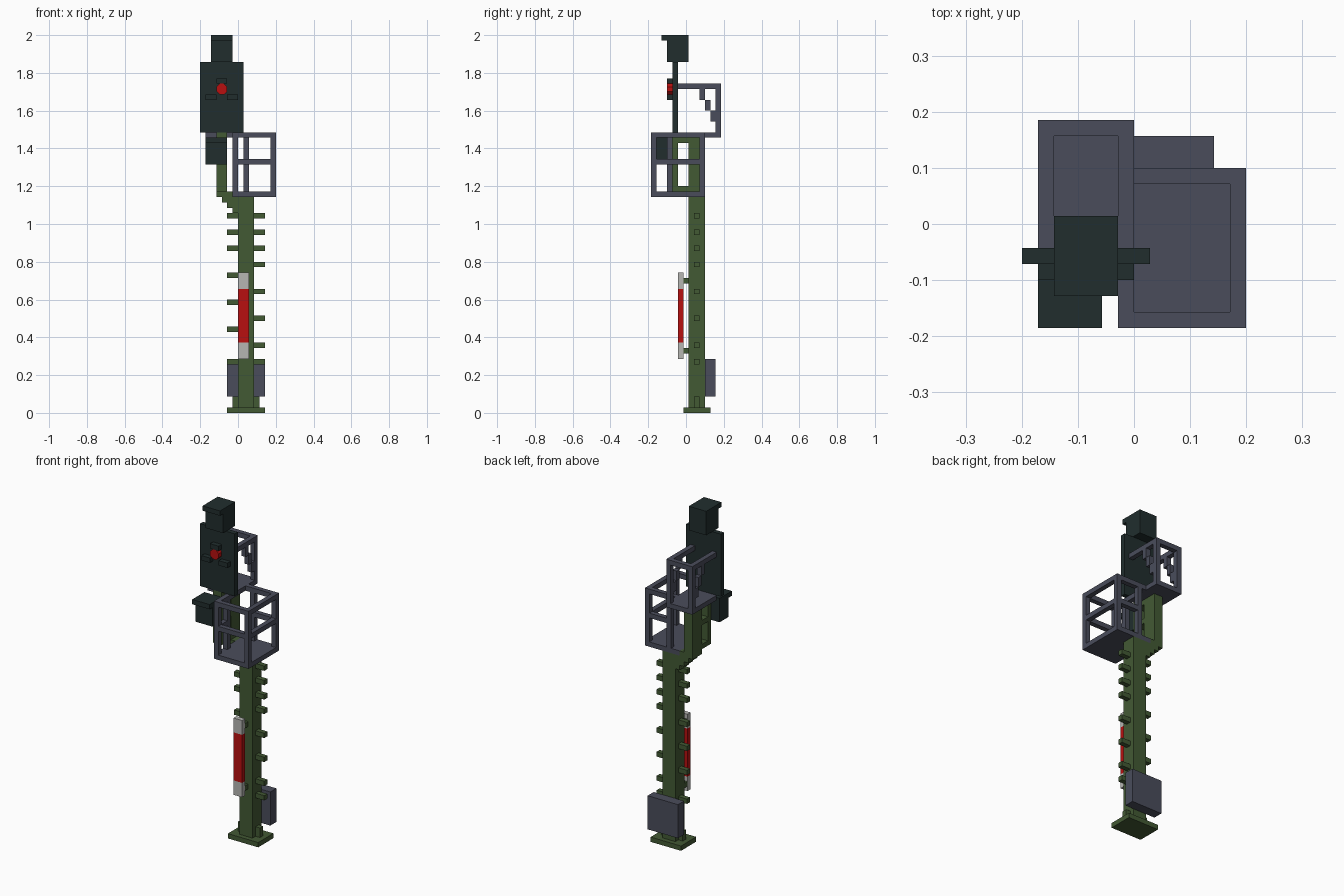
import bpy, bmesh, math
from mathutils import Matrix, Vector

cube = bpy.data.objects.get("Cube")
if cube:
    bpy.data.objects.remove(cube, do_unlink=True)

U = 1 / 35  # block size


def material(name, rgb):
    m = bpy.data.materials.new(name)
    m.use_nodes = True
    col = (*rgb, 1)
    m.diffuse_color = col
    m.node_tree.nodes["Principled BSDF"].inputs["Base Color"].default_value = col
    return m


GREEN = material("olive_green", (0.055, 0.10, 0.034))
DARK = material("dark_slate", (0.015, 0.027, 0.027))
GREY = material("steel_grey", (0.068, 0.073, 0.105))
RED = material("signal_red", (0.48, 0.005, 0.005))
WHITE = material("pale_grey", (0.47, 0.47, 0.45))


def finish(name, bm, mat):
    mesh = bpy.data.meshes.new(name)
    bm.to_mesh(mesh)
    bm.free()
    mesh.materials.append(mat)
    ob = bpy.data.objects.new(name, mesh)
    bpy.context.collection.objects.link(ob)
    return ob


def blocks(name, mat, *boxes):
    """One object from boxes given as (x0, x1, y0, y1, z0, z1) in block units."""
    bm = bmesh.new()
    for x0, x1, y0, y1, z0, z1 in boxes:
        mid = Vector((x0 + x1, y0 + y1, z0 + z1)) * U / 2
        size = Vector((x1 - x0, y1 - y0, z1 - z0)) * U
        bmesh.ops.create_cube(bm, size=1, matrix=Matrix.Translation(mid) @ Matrix.Diagonal(size).to_4x4())
    return finish(name, bm, mat)


# Mast with foot and stepped bend towards the upper mast
blocks("base_plate", GREEN, (-2, 5, -.5, 4.5, 0, 1))
blocks("mast", GREEN, (0, 3, .5, 3.5, 1, 40))
blocks("foot_ribs", GREEN, (-1, 0, 1.5, 2.5, 1, 3), (3, 4, 1.5, 2.5, 1, 3))
blocks("mast_bend", GREEN, *[(-1 - i, 0, .5, 3.5, 37 + i, 38 + i) for i in range(3)],
       (-4, -1, .5, 3.5, 40, 41))

# Climbing rungs on both sides
blocks("left_rungs", GREEN, *[(3, 5, 1.5, 2.5, z, z + 1) for z in (9, 12, 17, 22, 27, 30, 33, 36)])
blocks("right_rungs", GREEN, *[(-2, 0, 1.5, 2.5, z, z + 1) for z in (9, 15, 20, 25, 30, 33, 36)])

# Cabinet on the back and warning board on the front
blocks("rear_cabinet", GREY, (-2, 5, 3.5, 5.5, 3, 10))
blocks("board_red", RED, (0, 2, -1.5, -.5, 13, 23))
blocks("board_white", WHITE, (0, 2, -1.5, -.5, 10, 13), (0, 2, -1.5, -.5, 23, 26))
blocks("board_brackets", GREEN, (0, 2, -.5, .5, 11, 12), (0, 2, -.5, .5, 24, 25))

# Upper mast: back member, front member and ties
blocks("upper_mast", GREEN, (-4, -2, .5, 3.5, 41, 51), (-4, -2, -2.5, -1.5, 41, 52),
       *[(-4, -2, -1.5, .5, z, z + 1) for z in (41, 46, 50)])

# Front work cage
x0, x1, y0, y1 = -1, 7, -6.5, 3.5


def post(x, y):
    return (x, x + 1, y, y + 1, 41, 51)


blocks("cage_floor", GREY, (x0, x1, y0, y1, 40, 41))
blocks("cage_posts", GREY, post(x0, y0), post(x1 - 1, y0), post(x1 - 1, y1 - 1),
       post(x0, -3.5), post(1, y1 - 1))
blocks("cage_top_rail", GREY, (x0, x1, y0, y0 + 1, 51, 52), (x0, x1, y1 - 1, y1, 51, 52),
       (x0, x0 + 1, y0 + 1, y1 - 1, 51, 52), (x1 - 1, x1, y0 + 1, y1 - 1, 51, 52))
blocks("cage_mid_rail", GREY, (x0 + 1, x1 - 1, y0, y0 + 1, 46, 47), (x1 - 1, x1, y0 + 1, y1 - 1, 46, 47),
       (x0, x0 + 1, y0 + 1, -3.5, 46, 47), (2, x1 - 1, y1 - 1, y1, 46, 47))

# Rear service platform with railings and stepped braces
blocks("platform_floor", GREY, (-6, 0, -1.5, 6.5, 51, 52))
blocks("platform_back_rail", GREY, (-5, -1, 5.5, 6.5, 60, 61))
for side, x in (("left", -1), ("right", -6)):
    blocks(side + "_platform_rail", GREY, (x, x + 1, -1.5, 6.5, 60, 61), (x, x + 1, 5.5, 6.5, 52, 60))
    blocks(side + "_platform_brace", GREY,
           *[(x, x + 1, 2.5 + i, 3.5 + i, 58 - 2 * i, 60 - 2 * i) for i in range(3)])

# Signal head: back board, top box with lip, hoods
blocks("signal_board", DARK, (-7, 1, -2.5, -1.5, 52, 65))
blocks("top_box", DARK, (-5, -1, -3.5, .5, 65, 70), (-5, -1, -4.5, -3.5, 69, 70))
blocks("signal_hoods", DARK, (-4, -2, -3.5, -2.5, 61, 62),
       (-6, -4, -3.5, -2.5, 58, 59), (-2, 0, -3.5, -2.5, 58, 59))

# Red lamp
bm = bmesh.new()
bmesh.ops.create_cone(
    bm, cap_ends=True, segments=8, radius1=1.08 * U, radius2=1.08 * U, depth=U,
    matrix=Matrix.Translation(Vector((-3, -3, 60)) * U) @ Matrix.Rotation(math.pi / 2, 4, "X")
    @ Matrix.Rotation(math.pi / 8, 4, "Z"))
finish("red_lamp", bm, RED)

# Lower lamp box with overhanging lid
blocks("lower_lamp_box", DARK, (-6, -2, -5.5, -2.5, 46, 50), (-6, -2, -6.5, -2.5, 50, 51))
